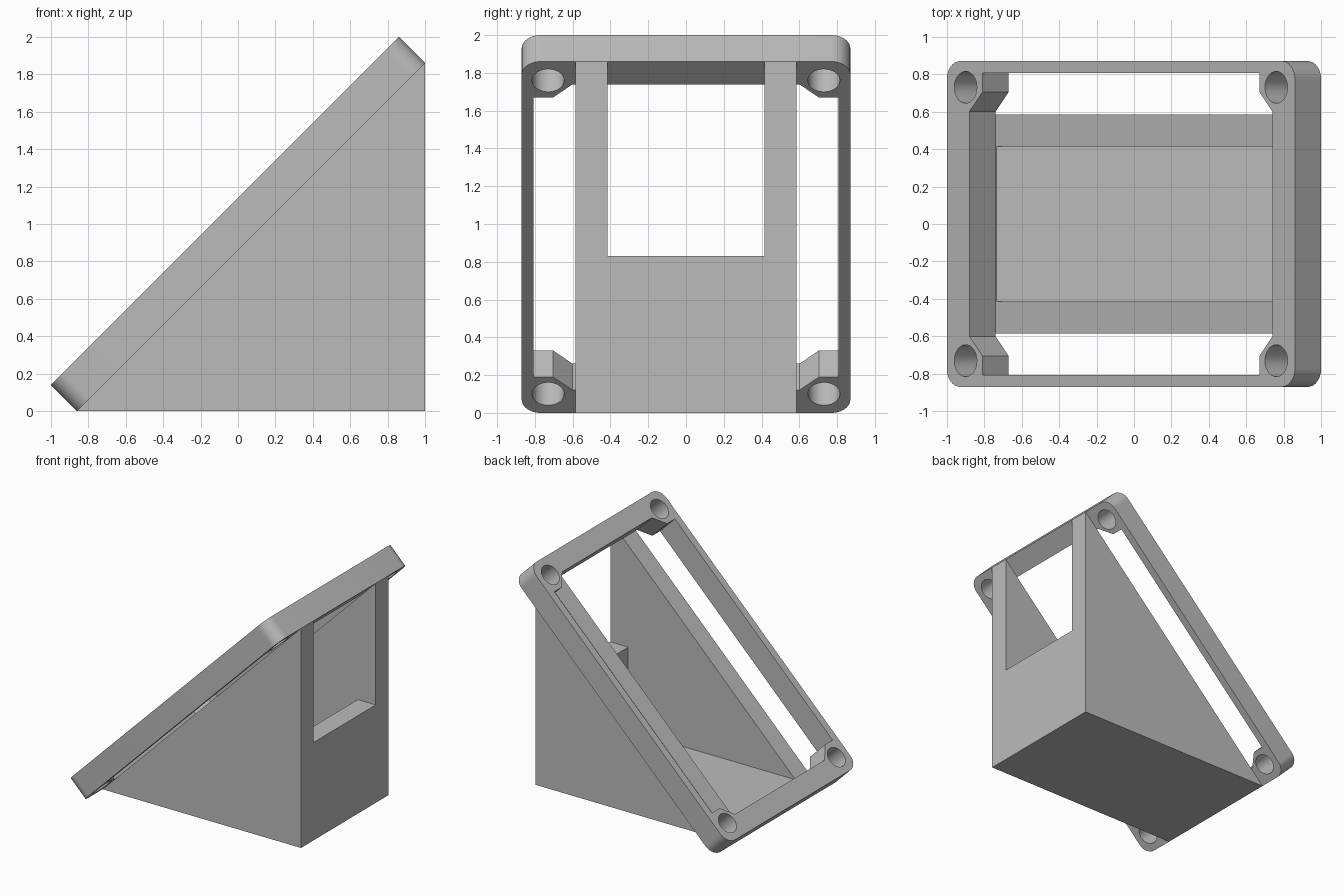
import bpy, bmesh
from math import sin, cos, pi, radians, sqrt
from mathutils import Matrix, Vector

cube = bpy.data.objects.get("Cube")
if cube:
    bpy.data.objects.remove(cube, do_unlink=True)

grey = bpy.data.materials.new("plain grey")
grey.use_nodes = True
COLOUR = (0.5, 0.5, 0.5, 1)
grey.diffuse_color = COLOUR
grey.node_tree.nodes["Principled BSDF"].inputs["Base Color"].default_value = COLOUR

T = 0.14              # frame thickness projected on x and z
DEPTH = T * sqrt(2)   # real frame thickness
LENGTH = 1.86 * sqrt(2)
HALF = 0.87           # half width of the frame


def prism(name, loops, offset, matrix):
    """Fill closed outlines (outer first, then holes) and extrude them."""
    bm = bmesh.new()
    for loop in loops:
        vs = [bm.verts.new((a, b, 0)) for a, b in loop]
        for i, v in enumerate(vs):
            bm.edges.new((v, vs[i - 1]))
    bmesh.ops.triangle_fill(bm, edges=bm.edges[:], use_beauty=True, normal=(0, 0, 1))
    bmesh.ops.dissolve_limit(bm, angle_limit=0.01, verts=bm.verts[:], edges=bm.edges[:])
    ext = bmesh.ops.extrude_face_region(bm, geom=bm.faces[:], use_keep_orig=True)
    moved = [g for g in ext["geom"] if isinstance(g, bmesh.types.BMVert)]
    bmesh.ops.translate(bm, verts=moved, vec=(0, 0, offset))
    bm.transform(matrix)
    bmesh.ops.recalc_face_normals(bm, faces=bm.faces[:])
    mesh = bpy.data.meshes.new(name)
    bm.to_mesh(mesh)
    bm.free()
    mesh.materials.append(grey)
    ob = bpy.data.objects.new(name, mesh)
    bpy.context.collection.objects.link(ob)
    return ob


def arc(cx, cy, r, start, end, n):
    return [(cx + r * cos(radians(start + (end - start) * i / n)),
             cy + r * sin(radians(start + (end - start) * i / n))) for i in range(n + 1)]


def activate(ob):
    bpy.ops.object.select_all(action='DESELECT')
    ob.select_set(True)
    bpy.context.view_layer.objects.active = ob


# Sloped frame: rounded outline, opening with corner lugs, four screw holes
R = 0.1
outline = (arc(LENGTH - R, HALF - R, R, 0, 90, 10) + arc(R, HALF - R, R, 90, 180, 10)
           + arc(R, R - HALF, R, 180, 270, 10) + arc(LENGTH - R, R - HALF, R, 270, 360, 10))
quarter = [(0.17, 0.6), (0.27, 0.705), (0.27, 0.807)]
upper = quarter + [(LENGTH - u, v) for u, v in reversed(quarter)]
opening = upper + [(u, -v) for u, v in reversed(upper)]
holes = [arc(u, v, 0.085, 0, 360, 32)[:-1]
         for u in (0.142, LENGTH - 0.142) for v in (-0.73, 0.73)]
s = sqrt(0.5)
tilt = Matrix(((s, 0, -s, T - 1), (0, 1, 0, 0), (s, 0, s, 0), (0, 0, 0, 1)))
frame = prism("sloped_frame", [outline, opening] + holes, DEPTH, tilt)
activate(frame)
bpy.ops.object.shade_smooth_by_angle(angle=radians(30))


# Wedge body, hollowed from the slope and through the back window
def side_profile(name, pts, half):
    upright = Matrix(((1, 0, 0, 0), (0, 0, 1, -half), (0, 1, 0, 0), (0, 0, 0, 1)))
    return prism(name, [pts], 2 * half, upright)


body = side_profile("wedge_body", [(T - 1, 0), (1, 0), (1, 2 - T)], 0.585)
cutter = side_profile("cavity_cutter", [(-1.2, 0.125), (0.832, 0.125), (0.832, 0.83),
                                        (1.2, 0.83), (1.2, 2.2), (-1.2, 2.2)], 0.415)
cutter.hide_render = True
mod = body.modifiers.new("cavity", 'BOOLEAN')
mod.operation = 'DIFFERENCE'
mod.solver = 'EXACT'
mod.object = cutter
activate(body)
bpy.ops.object.modifier_apply(modifier=mod.name)
bpy.data.objects.remove(cutter, do_unlink=True)
